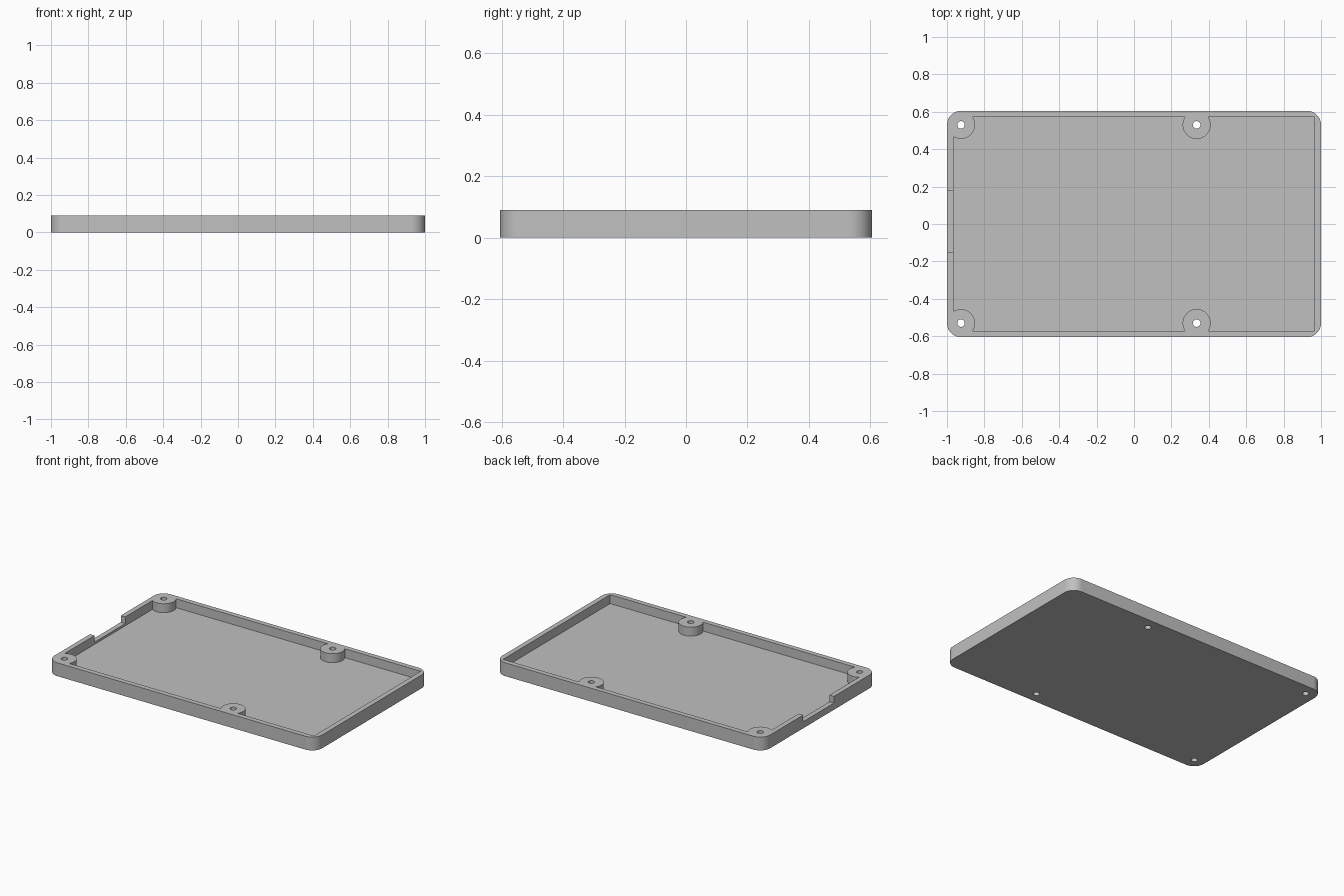
import bpy, bmesh, math

if "Cube" in bpy.data.objects:
    bpy.data.objects.remove(bpy.data.objects["Cube"], do_unlink=True)

HX, HY, H = 1.0, 0.605, 0.09      # half length, half width, height
R = 0.075                         # corner and boss radius
WALL, FLOOR = 0.034, 0.03
BOSSES = [(x, y) for x in (R - HX, 0.335) for y in (R - HY, HY - R)]

grey = bpy.data.materials.new("light grey plastic")
grey.use_nodes = True
colour = (0.53, 0.53, 0.53, 1)
grey.diffuse_color = colour
grey.node_tree.nodes["Principled BSDF"].inputs["Base Color"].default_value = colour


def prism(name, outline, z0, z1):
    """Extrude a flat outline from z0 up to z1."""
    bm = bmesh.new()
    base = bm.faces.new([bm.verts.new((x, y, z0)) for x, y in outline])
    top = bmesh.ops.extrude_face_region(bm, geom=[base])["geom"]
    verts = [v for v in top if isinstance(v, bmesh.types.BMVert)]
    bmesh.ops.translate(bm, verts=verts, vec=(0, 0, z1 - z0))
    bmesh.ops.recalc_face_normals(bm, faces=bm.faces)
    mesh = bpy.data.meshes.new(name)
    bm.to_mesh(mesh)
    bm.free()
    mesh.materials.append(grey)
    ob = bpy.data.objects.new(name, mesh)
    bpy.context.collection.objects.link(ob)
    return ob


def arc(cx, cy, r, start, sweep, n):
    angles = [math.radians(start + sweep * i / n) for i in range(n + 1)]
    return [(cx + r * math.cos(a), cy + r * math.sin(a)) for a in angles]


def circle(cx, cy, r, n):
    return arc(cx, cy, r, 0, 360, n)[:-1]


def rect(x0, x1, y0, y1):
    return [(x0, y0), (x1, y0), (x1, y1), (x0, y1)]


def cut(target, cutter):
    """Subtract the cutter, bake the result and remove the cutter."""
    cutter.hide_render = True
    mod = target.modifiers.new("cut", "BOOLEAN")
    mod.operation, mod.solver, mod.object = "DIFFERENCE", "EXACT", cutter
    bpy.context.view_layer.update()
    graph = bpy.context.evaluated_depsgraph_get()
    mesh = bpy.data.meshes.new_from_object(target.evaluated_get(graph))
    target.modifiers.clear()
    target.data = mesh
    bpy.data.objects.remove(cutter, do_unlink=True)


# Outer body with rounded corners
corners = [(1, 1, 0), (-1, 1, 90), (-1, -1, 180), (1, -1, 270)]
outline = []
for sx, sy, start in corners:
    outline += arc(sx * (HX - R), sy * (HY - R), R, start, 90, 12)
tray = prism("tray", outline, 0, H)

# Cavity, leaving the round screw bosses standing
ix, iy = HX - WALL, HY - WALL
cavity = prism("cavity_cutter", rect(-ix, ix, -iy, iy), FLOOR, H + 0.1)
for x, y in BOSSES:
    cut(cavity, prism("boss", circle(x, y, R, 48), -0.1, H + 0.3))
cut(tray, cavity)

# Screw holes right through the bosses
for x, y in BOSSES:
    cut(tray, prism("hole_cutter", circle(x, y, 0.02, 24), -0.1, H + 0.1))

# Notch in the right end wall
cut(tray, prism("notch_cutter", rect(-HX - 0.1, -0.93, -0.15, 0.178), 0.045, H + 0.1))

# Smooth curved walls, keep hard edges
bpy.ops.object.select_all(action="DESELECT")
tray.select_set(True)
bpy.context.view_layer.objects.active = tray
bpy.ops.object.shade_smooth_by_angle(angle=math.radians(30))
